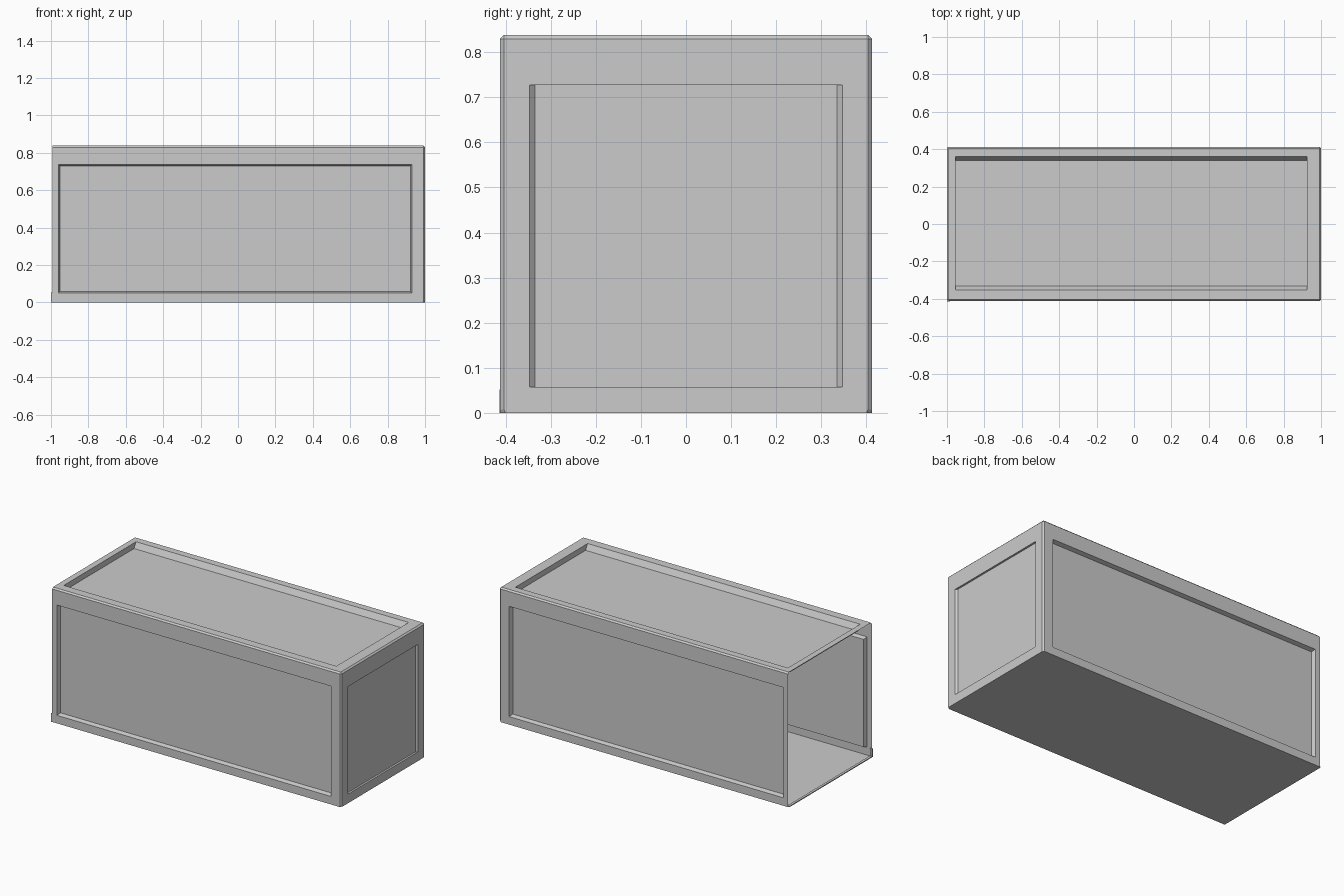
import bpy, bmesh
from mathutils import Vector

if "Cube" in bpy.data.objects:
    bpy.data.objects.remove(bpy.data.objects["Cube"])

X0, X1, Y, H = -0.993, 1.0, 0.413, 0.838
bm = bmesh.new()


def rect(fn, u0, u1, v0, v1):
    return [bm.verts.new(fn(u, v)) for u, v in ((u0, v0), (u1, v0), (u1, v1), (u0, v1))]


def wall(fn, outer, inner, slope_u, slope_v, depth):
    """Flat frame around a sunken panel; fn(u, v, depth) maps to space."""
    u0, u1, v0, v1 = inner
    loops = [rect(lambda u, v: fn(u, v, 0), *outer),
             rect(lambda u, v: fn(u, v, 0), *inner),
             rect(lambda u, v: fn(u, v, depth), u0 + slope_u, u1 - slope_u,
                  v0 + slope_v, v1 - slope_v)]
    for a, b in zip(loops, loops[1:]):
        for i in range(4):
            j = (i + 1) % 4
            bm.faces.new((a[i], a[j], b[j], b[i]))
    bm.faces.new(loops[-1])


# front and back walls
for s in (-1, 1):
    wall(lambda u, v, d: Vector((u, s * (Y - d), v)), (X0, X1, 0, H),
         (-0.96, 0.93, 0.05, 0.737), 0.008, 0.008, 0.025)
# roof
wall(lambda u, v, d: Vector((u, v, H - d)), (X0, X1, -Y, Y),
     (-0.955, 0.925, -0.352, 0.36), 0.0, 0.02, 0.035)
# right end wall (left end stays open)
wall(lambda u, v, d: Vector((X1 - d, u, v)), (-Y, Y, 0, H),
     (-0.347, 0.347, 0.057, 0.727), 0.012, 0.0, 0.012)
# floor sheet
bm.faces.new(rect(lambda u, v: Vector((u, v, 0)), X0, X1, -Y, Y))

# weld the walls, then chamfer the outer box edges above the floor
bmesh.ops.remove_doubles(bm, verts=bm.verts, dist=1e-4)
bmesh.ops.recalc_face_normals(bm, faces=bm.faces)


def is_corner(v):
    return (min(abs(v.co.x - X0), abs(v.co.x - X1)) < 1e-4
            and abs(abs(v.co.y) - Y) < 1e-4)


edges = [e for e in bm.edges if len(e.link_faces) == 2
         and all(is_corner(v) for v in e.verts)
         and max(v.co.z for v in e.verts) > 0.1]
bmesh.ops.bevel(bm, geom=edges, offset=0.009, segments=1, affect='EDGES')
bmesh.ops.recalc_face_normals(bm, faces=bm.faces)
# make sure the roof panel faces up
top = max((f for f in bm.faces if abs(f.normal.z) > 0.9), key=lambda f: f.calc_center_median().z)
if top.normal.z < 0:
    bmesh.ops.reverse_faces(bm, faces=bm.faces)

mesh = bpy.data.meshes.new("container_shell")
bm.to_mesh(mesh)
bm.free()
bpy.context.collection.objects.link(bpy.data.objects.new("container_shell", mesh))


# small folded lips at the foot of the open end
def block(name, lo, hi):
    b = bmesh.new()
    bmesh.ops.create_cube(b, size=1)
    for v in b.verts:
        v.co = [(l + h) / 2 + c * (h - l) for l, h, c in zip(lo, hi, v.co)]
    m = bpy.data.meshes.new(name)
    b.to_mesh(m)
    b.free()
    bpy.context.collection.objects.link(bpy.data.objects.new(name, m))


block("front_foot_lip", (-1.0, -0.414, 0), (-0.985, -0.405, 0.052))
block("floor_end_lip", (-1.0, -0.41, 0), (-0.985, 0.41, 0.006))
